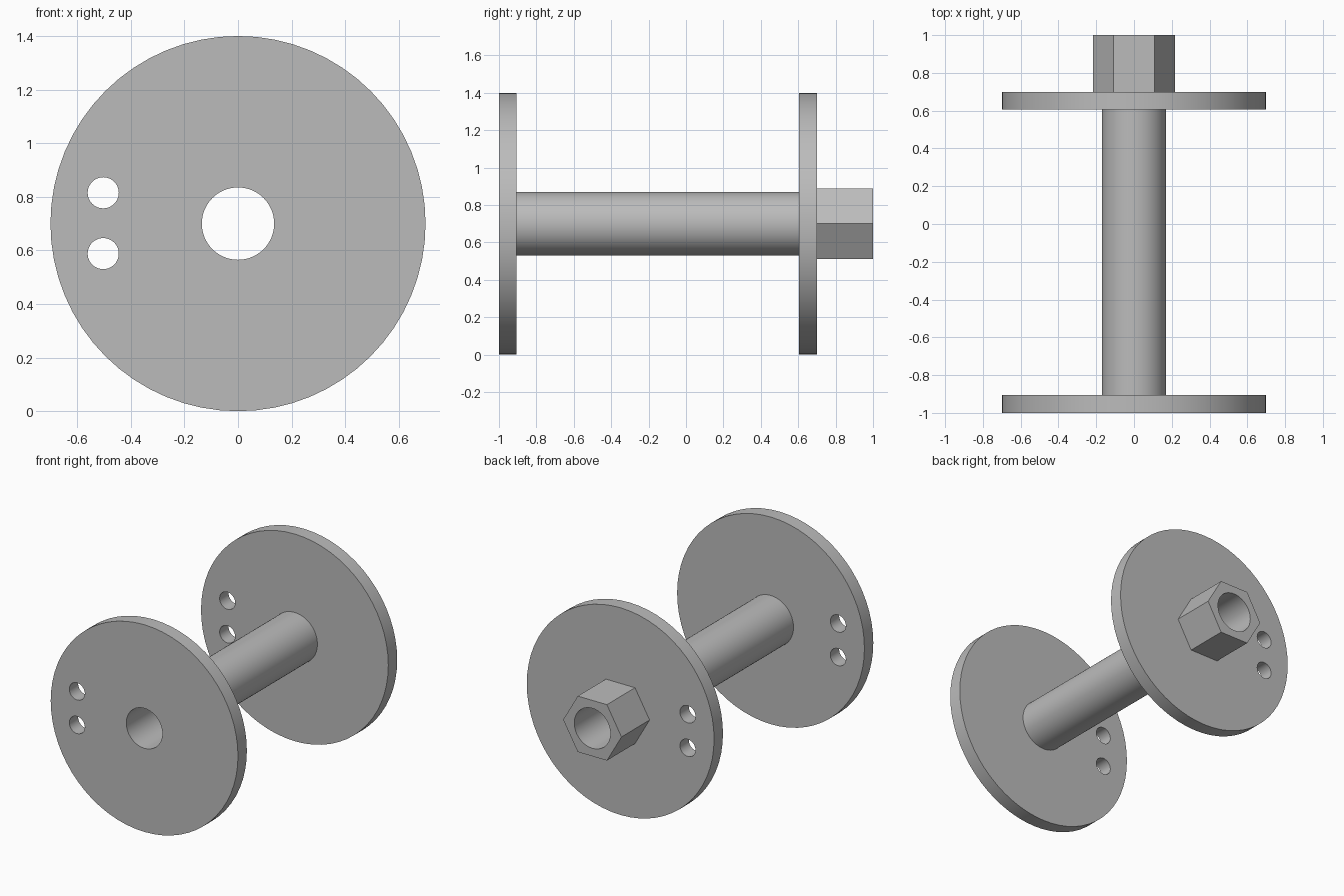
import bpy
import bmesh
from math import cos, sin, tau, pi, radians

cube = bpy.data.objects.get("Cube")
if cube:
    bpy.data.objects.remove(cube, do_unlink=True)

AXIS_Z = 0.70
BORE = (0, 0, 0.135, 64)
PIN_HOLES = [(-0.503, 0.115, 0.058, 48), (-0.503, -0.112, 0.058, 48)]

grey = bpy.data.materials.new("plain grey")
grey.use_nodes = True
colour = (0.5, 0.5, 0.5, 1)
grey.diffuse_color = colour
grey.node_tree.nodes["Principled BSDF"].inputs["Base Color"].default_value = colour


def extrude_rings(name, rings, y0, y1):
    """Extrude a filled outline along y; the rings after the first are holes."""
    curve = bpy.data.curves.new(name, "CURVE")
    curve.dimensions = "2D"
    curve.fill_mode = "BOTH"
    curve.extrude = (y1 - y0) / 2
    for cx, cy, radius, sides in rings:
        spline = curve.splines.new("POLY")
        spline.points.add(sides - 1)
        for i, point in enumerate(spline.points):
            a = tau * i / sides
            point.co = (cx + radius * cos(a), cy + radius * sin(a), 0, 1)
        spline.use_cyclic_u = True
    obj = bpy.data.objects.new(name, curve)
    bpy.context.collection.objects.link(obj)
    obj.location = (0, (y0 + y1) / 2, AXIS_Z)
    obj.rotation_euler = (pi / 2, 0, 0)

    # Turn into a closed mesh with crisp rims
    bpy.ops.object.select_all(action="DESELECT")
    obj.select_set(True)
    bpy.context.view_layer.objects.active = obj
    bpy.ops.object.convert(target="MESH")
    obj = bpy.context.object
    obj.name = name
    bm = bmesh.new()
    bm.from_mesh(obj.data)
    bmesh.ops.remove_doubles(bm, verts=bm.verts, dist=0.0001)
    bmesh.ops.recalc_face_normals(bm, faces=bm.faces)
    bm.to_mesh(obj.data)
    bm.free()
    obj.data.materials.clear()
    obj.data.materials.append(grey)
    bpy.ops.object.shade_smooth_by_angle(angle=radians(30))
    return obj


# End discs with the bore and a pair of pin holes
flange = [(0, 0, 0.70, 64), BORE] + PIN_HOLES
extrude_rings("front_flange", flange, -1.0, -0.905)
extrude_rings("back_flange", flange, 0.605, 0.70)

# Hollow core between the discs
extrude_rings("core_tube", [(0, 0, 0.17, 64), BORE], -0.905, 0.605)

# Hexagonal drive boss on the back
extrude_rings("hex_boss", [(0, 0, 0.218, 6), BORE], 0.70, 1.0)
